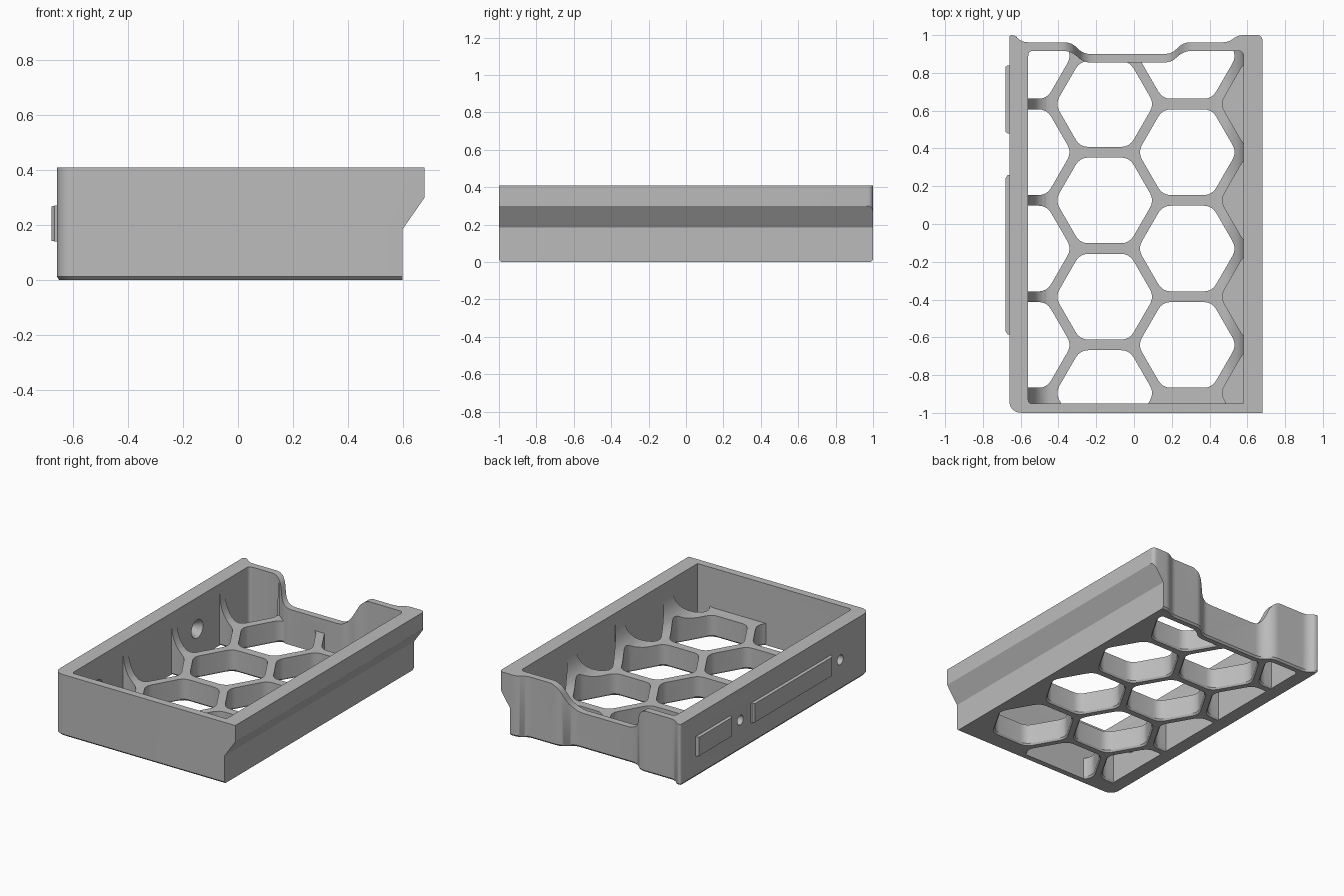
import bpy, bmesh, math
from mathutils import Vector

cube = bpy.data.objects.get("Cube")
if cube:
    bpy.data.objects.remove(cube, do_unlink=True)

grey = bpy.data.materials.new("light grey")
grey.use_nodes = True
grey.diffuse_color = (0.5, 0.5, 0.5, 1)
grey.node_tree.nodes["Principled BSDF"].inputs["Base Color"].default_value = (0.5, 0.5, 0.5, 1)


def rounded(corners, steps=6):
    """Outline from (a, b, cut) corners, each softened over the length cut."""
    out = []
    n = len(corners)
    for i, (a, b, cut) in enumerate(corners):
        p = Vector((a, b))
        if not cut:
            out.append(p)
            continue
        before = Vector(corners[i - 1][:2])
        after = Vector(corners[(i + 1) % n][:2])
        p0 = p + (before - p).normalized() * cut
        p1 = p + (after - p).normalized() * cut
        for k in range(steps + 1):
            t = k / steps
            out.append(p0 * (1 - t) ** 2 + p * 2 * t * (1 - t) + p1 * t ** 2)
    return out


def prism(name, pts, axis, rings):
    """Sweep an outline along an axis; rings are (position, scale) pairs."""
    place = {"x": lambda a, b, c: (c, a, b),
             "y": lambda a, b, c: (a, c, b),
             "z": lambda a, b, c: (a, b, c)}[axis]
    mid = Vector(((min(p.x for p in pts) + max(p.x for p in pts)) / 2,
                  (min(p.y for p in pts) + max(p.y for p in pts)) / 2))
    bm = bmesh.new()
    loops = []
    for pos, scale in rings:
        ring = [mid + (p - mid) * scale for p in pts]
        loops.append([bm.verts.new(place(p.x, p.y, pos)) for p in ring])
    n = len(pts)
    for low, high in zip(loops, loops[1:]):
        for i in range(n):
            j = (i + 1) % n
            bm.faces.new((low[i], low[j], high[j], high[i]))
    bm.faces.new(loops[0])
    bm.faces.new(loops[-1])
    bmesh.ops.recalc_face_normals(bm, faces=bm.faces)
    mesh = bpy.data.meshes.new(name)
    bm.to_mesh(mesh)
    bm.free()
    mesh.materials.append(grey)
    obj = bpy.data.objects.new(name, mesh)
    bpy.context.collection.objects.link(obj)
    return obj


def activate(obj):
    bpy.ops.object.select_all(action="DESELECT")
    obj.select_set(True)
    bpy.context.view_layer.objects.active = obj


def combine(target, tool, operation):
    """Apply a boolean and remove the tool."""
    activate(target)
    mod = target.modifiers.new("boolean", "BOOLEAN")
    mod.operation = operation
    mod.solver = "EXACT"
    mod.object = tool
    bpy.ops.object.modifier_apply(modifier=mod.name)
    bpy.data.objects.remove(tool, do_unlink=True)


TOP = 0.41
FLOOR = 0.145

# Outer block with a stepped back edge
outer = rounded([
    (-0.66, -1, 0.07), (0.68, -1, 0), (0.68, 1, 0.03), (0.55, 1, 0.03),
    (0.50, 0.962, 0.03), (0.26, 0.962, 0.04), (0.20, 0.90, 0.04),
    (-0.27, 0.90, 0.04), (-0.33, 0.962, 0.04), (-0.60, 0.962, 0.04),
    (-0.63, 1, 0.02), (-0.66, 1, 0.015)])
tray = prism("tray", outer, "z", [(0, 0.988), (0.012, 1), (TOP, 1)])

# Undercut below the overhanging right rail
undercut = rounded([(0.60, -0.1, 0), (0.60, 0.185, 0), (0.68, 0.30, 0),
                    (0.72, 0.3575, 0), (0.72, -0.1, 0)])
combine(tray, prism("undercut", undercut, "y", [(-1.2, 1), (1.2, 1)]), "DIFFERENCE")


# Cavity section: flat floor sweeping up to both side walls
def sweep(wall, sign):
    return [Vector((wall + sign * 0.12 * (1 - math.sin(a)),
                    FLOOR + 0.2 * (1 - math.cos(a))))
            for a in (math.pi / 2 * k / 8 for k in range(9))]


section = ([Vector((-0.8, 0.6)), Vector((-0.8, FLOOR + 0.2))]
           + sweep(-0.56, 1)[::-1] + sweep(0.58, -1)
           + [Vector((0.8, FLOOR + 0.2)), Vector((0.8, 0.6))])
cavity = prism("cavity", section, "y", [(-1.2, 1), (1.2, 1)])

# Honeycomb openings; the last column only forms blind pockets in the right wall
PITCH = 0.51
for col in range(4):
    cx = -0.592 + col * 0.437
    cy = -0.64 if col % 2 == 0 else -0.895
    for row in range(4):
        y = cy + row * PITCH
        hexagon = rounded([(cx + 0.262 * math.cos(math.radians(60 * k)),
                            y + 0.262 * math.sin(math.radians(60 * k)), 0.045)
                           for k in range(6)], 4)
        if col == 3:
            rings = [(0.03, 1), (0.65, 1)]
        else:
            rings = [(-0.012, 1.07), (0.012, 1), (0.65, 1)]
        combine(cavity, prism("cell", hexagon, "z", rings), "UNION")

# Limit the cavity to the inside of the walls
inner = rounded([
    (-0.56, -0.95, 0.02), (0.58, -0.95, 0), (0.58, 0.917, 0.03),
    (0.26, 0.917, 0.05), (0.20, 0.855, 0.04), (-0.27, 0.855, 0.04),
    (-0.33, 0.917, 0.05), (-0.56, 0.917, 0.03)])
combine(cavity, prism("inside", inner, "z", [(-0.1, 1), (0.55, 1)]), "INTERSECT")
combine(tray, cavity, "DIFFERENCE")

# Lowered middle of the back wall
dip = rounded([(-0.5, TOP, 0.15), (-0.33, TOP, 0.07), (-0.27, 0.235, 0.07),
               (0.20, 0.235, 0.07), (0.28, TOP, 0.07), (0.45, TOP, 0.1),
               (0.45, 0.7, 0), (-0.5, 0.7, 0)])
dip = [Vector((p.x, p.y + 0.002)) for p in dip]
combine(tray, prism("dip", dip, "y", [(0.83, 1), (1.2, 1)]), "DIFFERENCE")

# Countersunk screw holes through the left wall
for y in (0.37, -0.685):
    circle = [Vector((y + 0.032 * math.cos(math.tau * k / 24),
                      0.2 + 0.032 * math.sin(math.tau * k / 24))) for k in range(24)]
    hole = prism("hole", circle, "x", [(-0.8, 1), (-0.61, 1), (-0.55, 2.1)])
    combine(tray, hole, "DIFFERENCE")

# Raised locating ribs on the left wall
ribs = []
for name, y0, y1 in (("short_side_rib", 0.48, 0.84), ("long_side_rib", -0.585, 0.26)):
    bar = [Vector((y0, 0.14)), Vector((y1, 0.14)), Vector((y1, 0.27)), Vector((y0, 0.27))]
    ribs.append(prism(name, bar, "x", [(-0.64, 1), (-0.668, 1), (-0.68, 0.96)]))

# Smooth the curved walls, keep hard edges sharp
for obj in [tray] + ribs:
    activate(obj)
    bpy.ops.object.shade_smooth_by_angle(angle=math.radians(30))
